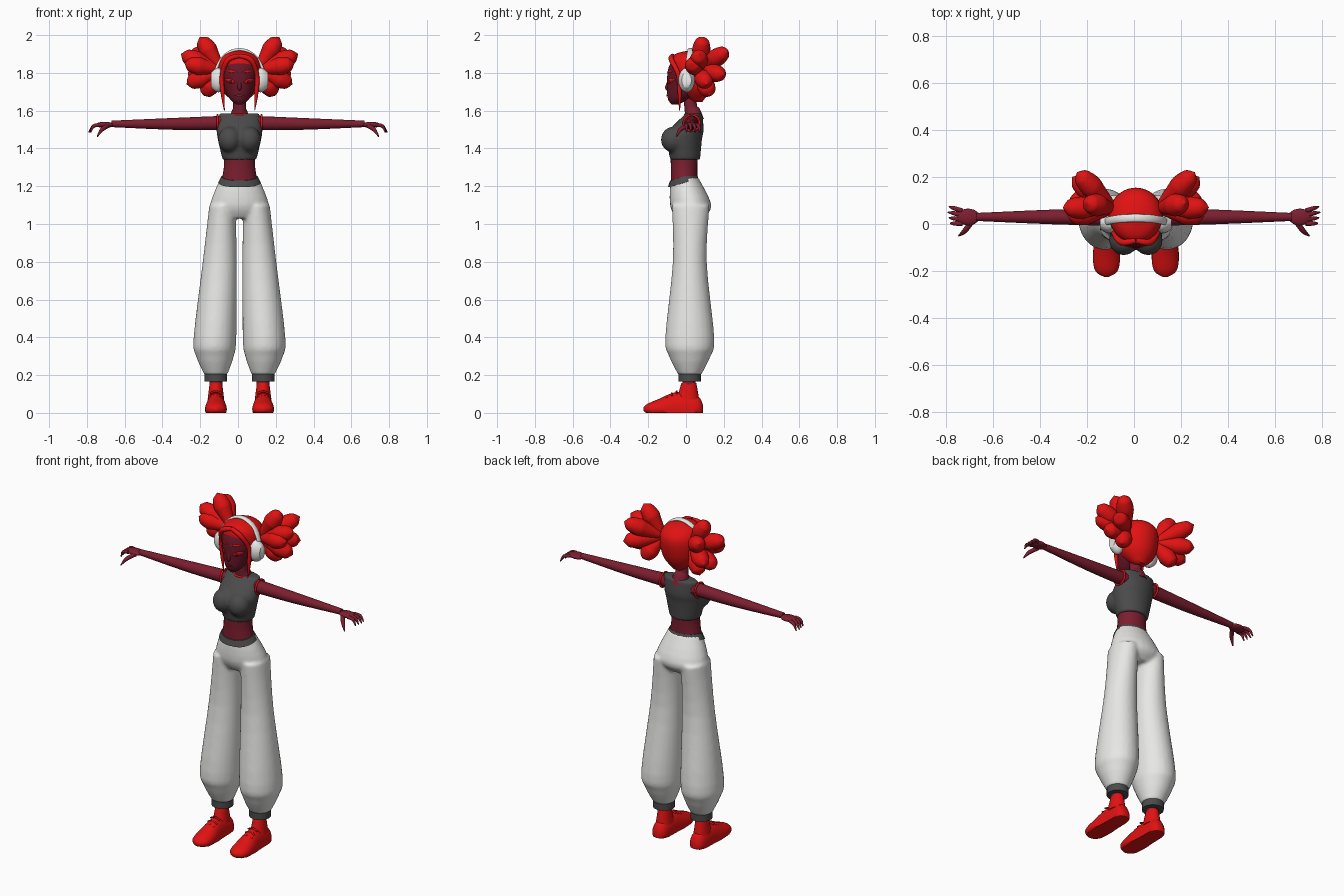
import bpy, bmesh, math
from mathutils import Vector
from mathutils.bvhtree import BVHTree

default_cube = bpy.data.objects.get("Cube")
if default_cube:
    bpy.data.objects.remove(default_cube, do_unlink=True)

BODY_SHIFT = .008  # the body stands slightly off the centre of the arm span
SIDES = ((1, "left"), (-1, "right"))
X, Y, Z = Vector((1, 0, 0)), Vector((0, 1, 0)), Vector((0, 0, 1))
PLANES = {'across': (Y, Z), 'along': (X, Z), 'level': (X, Y)}


def material(name, red, green, blue):
    mat = bpy.data.materials.new(name)
    mat.use_nodes = True
    mat.diffuse_color = (red, green, blue, 1)
    shader = next(node for node in mat.node_tree.nodes if node.type == 'BSDF_PRINCIPLED')
    shader.inputs["Base Color"].default_value = (red, green, blue, 1)
    return mat


RED = material("bright red", .75, .006, .006)
SKIN = material("maroon skin", .2, .013, .028)
FACE = material("dark maroon face", .14, .008, .02)
WHITE = material("off white", .8, .8, .79)
GREY = material("dark grey", .07, .07, .07)


def spline(rows, steps):
    """Catmull-Rom interpolation of every column."""
    result = []
    for i in range(len(rows) - 1):
        before, start, end = rows[max(i - 1, 0)], rows[i], rows[i + 1]
        after = rows[min(i + 2, len(rows) - 1)]
        for k in range(steps):
            t = k / steps
            result.append([q + t / 2 * (r - p + t * (2 * p - 5 * q + 4 * r - s + t * (3 * (q - r) + s - p)))
                           for p, q, r, s in zip(before, start, end, after)])
    return result + [list(rows[-1])]


def add_loft(bm, rows, plane, sides, shift):
    """Join ellipse rings (x, y, z, radius, radius) into a capped skin."""
    centres = [Vector(row[:3]) for row in rows]
    overall = (centres[-1] - centres[0]).normalized()
    reference = X if abs(overall.y) > .85 else Y
    rings = []
    for i, row in enumerate(rows):
        if plane:
            u, v = PLANES[plane]
        else:
            ahead, behind = centres[min(i + 1, len(rows) - 1)], centres[max(i - 1, 0)]
            tangent = (ahead - behind).normalized()
            u = tangent.cross(reference).normalized()
            v = tangent.cross(u)
        ring = []
        for k in range(sides):
            angle = math.tau * k / sides
            point = centres[i] + u * max(row[3], .001) * math.cos(angle) + v * max(row[4], .001) * math.sin(angle)
            ring.append(bm.verts.new((point.x + shift, point.y, max(point.z, 0))))
        rings.append(ring)
    for lower, upper in zip(rings, rings[1:]):
        for k in range(sides):
            following = (k + 1) % sides
            bm.faces.new((lower[k], lower[following], upper[following], upper[k]))
    bm.faces.new(rings[0])
    bm.faces.new(rings[-1])


def finish(bm, name, mat):
    bmesh.ops.recalc_face_normals(bm, faces=bm.faces)
    mesh = bpy.data.meshes.new(name)
    bm.to_mesh(mesh)
    bm.free()
    mesh.materials.append(mat)
    for polygon in mesh.polygons:
        polygon.use_smooth = True
    mesh.set_sharp_from_angle(angle=math.radians(50))
    obj = bpy.data.objects.new(name, mesh)
    bpy.context.collection.objects.link(obj)
    return obj


def part(name, mat, lofts, plane=None, sides=24, steps=4, shift=BODY_SHIFT, blend=False, bend=None):
    bm = bmesh.new()
    for rows in lofts:
        add_loft(bm, spline(rows, steps), plane, sides, shift)
    if bend:
        for vert in bm.verts:
            bend(vert.co)
    obj = finish(bm, name, mat)
    if blend:
        remesh = obj.modifiers.new("blend", 'REMESH')
        remesh.mode = 'VOXEL'
        remesh.voxel_size = .009
        remesh.use_smooth_shade = True
        soften = obj.modifiers.new("soften", 'SMOOTH')
        soften.factor, soften.iterations = .5, 6
    return obj


def flip(rows, sign):
    return [(sign * row[0], *row[1:]) for row in rows]


def pair(name, mat, lofts, **options):
    """Build a part on the left and its mirror on the right."""
    for sign, side in SIDES:
        part(side + "_" + name, mat, [flip(rows, sign) for rows in lofts], **options)


def stack(*rows):
    """Central column from rows of height, depth, half width, half depth."""
    return [(0, y, z, width, depth) for z, y, width, depth in rows]


def limb(*points):
    return [(x, y, z, radius, radius) for x, y, z, radius in points]


def ball(x, y, z, width, depth, height):
    angles = [math.pi * k / 8 for k in range(9)]
    return [(x, y, z - height * math.cos(a), width * math.sin(a), depth * math.sin(a)) for a in angles]


def trim(centre, plane, width, height):
    """Thin closed loop of piping."""
    u, v = PLANES[plane]
    angles = [math.tau * k / 32 for k in range(33)]
    return limb(*((*(Vector(centre) + u * width * math.cos(a) + v * height * math.sin(a)), .006) for a in angles))


def dip_waist(co):
    front = min(max(-co.y / .08, 0), 1)
    co.z -= .025 * front * min(max((co.z - 1.17) / .05, 0), 1)


# Trousers: hips and two ballooning legs blended together
hips = stack((1.03, .02, .13, .07), (1.1, .025, .157, .11), (1.25, -.01, .1, .073))
leg = [(.125, .02, .2, .06, .06), (.13, .02, .3, .1, .11), (.13, .02, .4, .113, .13),
       (.105, .02, .8, .09, .09), (.09, .025, 1.1, .07, .1)]
part("trousers", WHITE, [hips, leg, flip(leg, -1)], plane='level', blend=True, bend=dip_waist)
waist = stack((1.222, -.01, .113, .085), (1.255, -.012, .097, .072))
part("waistband", GREY, [waist], plane='level', bend=dip_waist)

# Torso, neck and cropped top
part("midriff", SKIN, [stack((1.2, -.01, .1, .07), (1.3, -.01, .083, .07), (1.37, -.01, .083, .073))], plane='level')
part("neck", SKIN, [limb((0, .04, 1.55, .055), (0, .035, 1.59, .044), (0, .025, 1.62, .034), (0, .02, 1.7, .034))])
chest = stack((1.34, -.005, .09, .08), (1.45, -.008, .116, .093), (1.5, .004, .12, .09), (1.585, .042, .108, .044))
bust = ball(.052, -.068, 1.447, .062, .065, .068)
part("cropped_top", GREY, [chest, bust, flip(bust, -1)], plane='level', blend=True)
part("neckline_trim", RED, [trim((0, .036, 1.579), 'level', .052, .042)], sides=8, steps=1)
pair("armhole_trim", RED, [trim((.117, .03, 1.535), 'across', .042, .042)], sides=8, steps=1)

# Arms and hands
pair("arm", SKIN, [limb((.07, .03, 1.535, .038), (.35, .03, 1.53, .031), (.67, .03, 1.53, .017))], shift=0)
hand = [ball(.705, .03, 1.525, .05, .036, .016)]
for k in range(4):
    y = .056 - .018 * k
    hand.append(limb((.73, y, 1.525, .01), (.765, y * 1.2, 1.518, .009), (.79 - .005 * abs(k - 1), y * 1.3, 1.485, .003)))
hand.append(limb((.69, .01, 1.52, .012), (.72, -.03, 1.5, .011), (.745, -.05, 1.463, .003)))
pair("hand", SKIN, hand, sides=12, shift=0)

# Cuffs, ankles and shoes
pair("cuff", GREY, [limb((.125, .02, .165, .06), (.125, .02, .205, .06))], steps=1)
pair("ankle", SKIN, [limb((.125, .015, .1, .034), (.125, .015, .19, .034))])
shoe_rings = ((.09, .02, .02), (.06, .045, .07), (-.05, .05, .09), (-.14, .058, .055), (-.2, .047, .03), (-.225, .01, .01))
pair("shoe", RED, [[(.125, y, .02, width, height) for y, width, height in shoe_rings]], plane='along')
pair("shoe_collar", RED, [[(.125, .01, .07, .044, .06), (.125, .015, .157, .033, .04)]], plane='level')
laces = [limb(*((.125 + .03 * k, -.05 - .025 * row, .115 - .012 * (row + abs(k)), .005) for k in (-1, 0, 1)))
         for row in range(3)]
pair("laces", RED, laces, sides=8)

# Head and nose
head = part("head", FACE, [stack((1.632, -.06, .015, .015), (1.66, -.04, .05, .055), (1.72, 0, .08, .1),
                                 (1.83, .015, .1, .107), (1.9, .03, .055, .065), (1.912, .03, .01, .01))],
            plane='level', sides=40)
part("nose", FACE, [limb((0, -.088, 1.765, .006), (0, -.1, 1.722, .011), (0, -.094, 1.71, .005))], sides=12)
surface = BVHTree.FromPolygons([vert.co for vert in head.data.vertices],
                               [polygon.vertices[:] for polygon in head.data.polygons])


def face_patch(name, mat, start, end, half_height, lift=.003):
    """Thin lens shape laid over the face between two (x, z) corners."""
    bm = bmesh.new()
    columns = []
    for k in range(13):
        x, z = Vector(start).lerp(Vector(end), k / 12)
        tall = half_height * max(math.sin(math.pi * k / 12), .1)
        column = []
        for offset in (-tall, 0, tall):
            hit = surface.ray_cast(Vector((x + BODY_SHIFT, -1, z + offset)), Y)[0]
            column.append(bm.verts.new((hit.x, hit.y - lift, hit.z)))
        columns.append(column)
    for near, far in zip(columns, columns[1:]):
        for k in range(2):
            bm.faces.new((near[k], far[k], far[k + 1], near[k + 1]))
    finish(bm, name, mat).modifiers.new("thickness", 'SOLIDIFY').thickness = .002


# Eyes, brows and mouth
for sign, side in SIDES:
    face_patch(side + "_eye", RED, (sign * .022, 1.75), (sign * .076, 1.765), .012)
    face_patch(side + "_pupil", FACE, (sign * .04, 1.755), (sign * .055, 1.757), .008, lift=.006)
    face_patch(side + "_brow", RED, (sign * .012, 1.803), (sign * .075, 1.812), .006)
face_patch("mouth", SKIN, (-.026, 1.68), (.026, 1.68), .005)

# Hair cap, fringe running into long side locks
part("hair_cap", RED, [stack((1.645, .06, .03, .025), (1.72, .04, .1, .095), (1.84, .036, .113, .118),
                             (1.897, .025, .078, .086), (1.918, .025, .012, .012))], plane='level', sides=40)
pair("side_lock", RED, [limb((0, -.07, 1.89, .012), (.06, -.078, 1.87, .014), (.092, -.04, 1.79, .012),
                             (.09, -.034, 1.7, .011), (.08, -.034, 1.6, .002))], sides=12)

# Hair bunches: teardrop lobes fanning out from one root
root = Vector((.095, .065, 1.815))
bunch = []
for tip in ((.21, .09, 1.99), (.31, .07, 1.9), (.29, .03, 1.85), (.25, .22, 1.92),
            (.27, .2, 1.79), (.28, .11, 1.74), (.19, .13, 1.68)):
    lobe = []
    for k in range(11):
        t = k / 10
        round_end = math.sqrt(1 - max((t - .6) / .4, 0) ** 2)
        lobe.append((*root.lerp(Vector(tip), t), .048 * min(.4 + t, round_end)))
    bunch.append(limb(*lobe))
pair("hair_bunch", RED, bunch, sides=20)

# Headphones
arch = []
for k in range(13):
    across, rise = math.cos(math.pi * k / 12), math.sin(math.pi * k / 12)
    arch.append((.131 * across, .005 + .02 * rise, 1.765 + .158 * rise, .008, .017))
part("headphone_band", WHITE, [arch], sides=16)
cup = [(x, .003, 1.762, .043 * size, .065 * size) for x, size in ((.095, .9), (.11, 1), (.13, .9), (.152, .6))]
pair("ear_cup", WHITE, [cup], plane='across')
